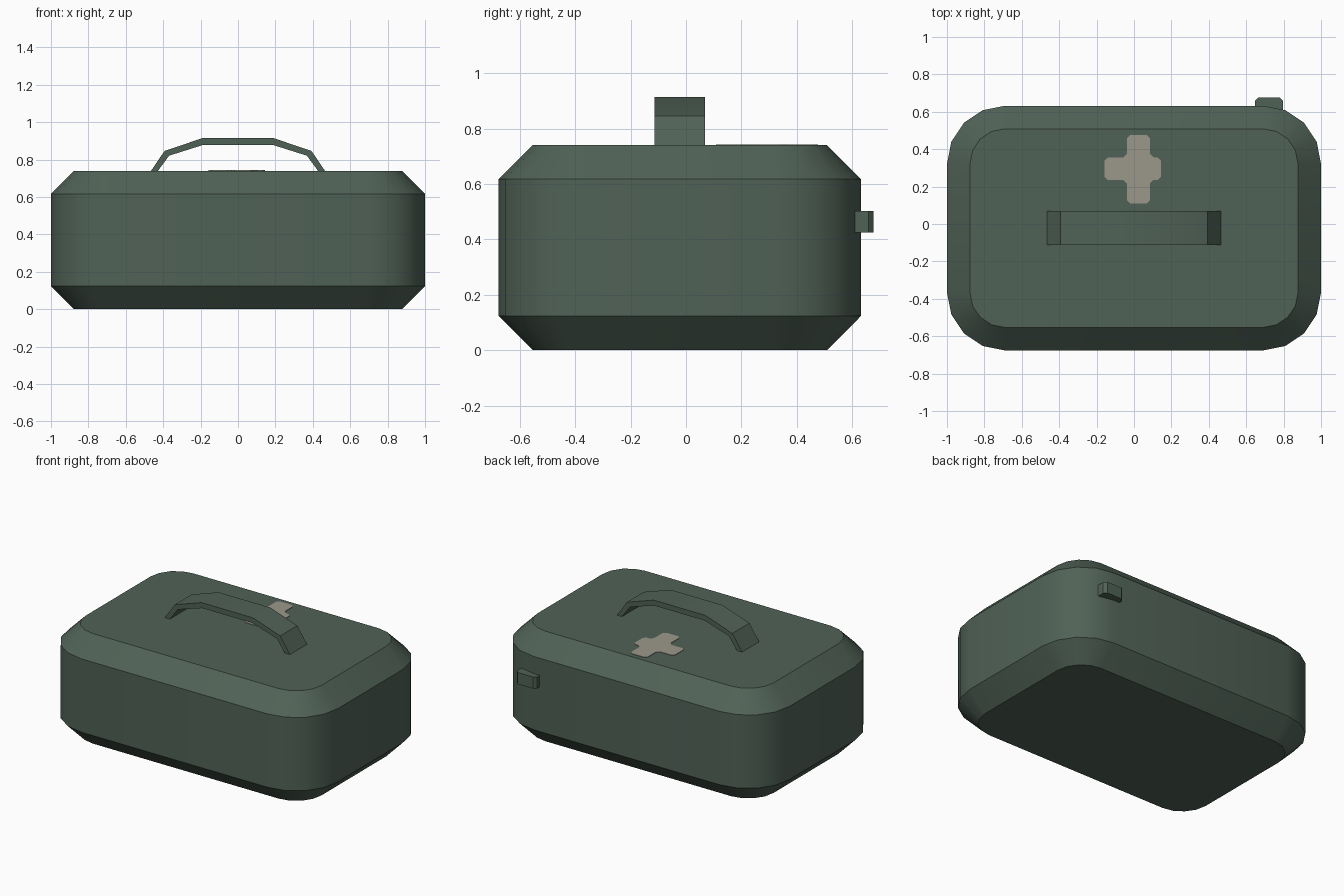
import bpy, bmesh, math

if "Cube" in bpy.data.objects:
    bpy.data.objects.remove(bpy.data.objects["Cube"])


def make_material(name, rgb):
    m = bpy.data.materials.new(name)
    m.diffuse_color = (*rgb, 1.0)
    m.use_nodes = True
    m.node_tree.nodes["Principled BSDF"].inputs["Base Color"].default_value = m.diffuse_color
    return m


GREEN = make_material("dark green", (0.080, 0.122, 0.094))
BEIGE = make_material("faded beige", (0.330, 0.314, 0.258))


def loft(name, rings, material, smooth=True):
    """Closed solid through rings that all have the same number of points."""
    bm = bmesh.new()
    loops = [[bm.verts.new(p) for p in ring] for ring in rings]
    n = len(loops[0])
    for a, b in zip(loops, loops[1:]):
        for i in range(n):
            j = (i + 1) % n
            bm.faces.new((a[i], a[j], b[j], b[i]))
    bm.faces.new(loops[0][::-1])
    bm.faces.new(loops[-1])
    bmesh.ops.recalc_face_normals(bm, faces=bm.faces[:])
    mesh = bpy.data.meshes.new(name)
    bm.to_mesh(mesh)
    bm.free()
    mesh.materials.append(material)
    obj = bpy.data.objects.new(name, mesh)
    bpy.context.collection.objects.link(obj)
    if smooth:
        bpy.ops.object.select_all(action='DESELECT')
        obj.select_set(True)
        bpy.context.view_layer.objects.active = obj
        bpy.ops.object.shade_smooth_by_angle(angle=math.radians(30))
    return obj


# Case body: rounded rectangle with chamfered top and bottom rims
CY = -0.022


def rounded_ring(radius, z, cx=0.69, cy=0.344, steps=4):
    pts = []
    for q, (sx, sy) in enumerate(((1, 1), (-1, 1), (-1, -1), (1, -1))):
        for s in range(steps + 1):
            a = math.pi / 2 * (q + s / steps)
            pts.append((sx * cx + radius * math.cos(a),
                        CY + sy * cy + radius * math.sin(a), z))
    return pts


loft("case_body", [rounded_ring(0.187, 0.0), rounded_ring(0.31, 0.124),
                   rounded_ring(0.31, 0.617), rounded_ring(0.187, 0.74)], GREEN)

# Carry handle: bent strap profile extruded along y
outer = [(0.467, 0.737), (0.393, 0.846), (0.192, 0.914)]
inner = [(0.430, 0.737), (0.368, 0.821), (0.187, 0.878)]
profile = (outer + [(-x, z) for x, z in reversed(outer)]
           + [(-x, z) for x, z in inner] + inner[::-1])
loft("carry_handle", [[(x, y, z) for x, z in profile] for y in (-0.113, 0.069)], GREEN)

# Small latch on the back with clipped outer corners
latch = [(0.647, 0.58), (0.647, 0.658), (0.665, 0.676),
         (0.779, 0.676), (0.797, 0.658), (0.797, 0.58)]
loft("back_latch", [[(x, y, z) for x, y in latch] for z in (0.424, 0.502)],
     GREEN, smooth=False)

# Painted cross on the lid, as a thin plate with softened corners
X0, X1, X2, X3 = -0.157, -0.038, 0.086, 0.145
Y0, Y1, Y2, Y3 = 0.109, 0.235, 0.356, 0.476
corners = [(X1, Y0), (X2, Y0), (X2, Y1), (X3, Y1), (X3, Y2), (X2, Y2),
           (X2, Y3), (X1, Y3), (X1, Y2), (X0, Y2), (X0, Y1), (X1, Y1)]
cross = []
for i, c in enumerate(corners):
    for other in (corners[i - 1], corners[(i + 1) % len(corners)]):
        d = math.dist(c, other)
        t = 0.018 / d
        cross.append((c[0] + (other[0] - c[0]) * t, c[1] + (other[1] - c[1]) * t))
loft("lid_cross", [[(x, y, z) for x, y in cross] for z in (0.738, 0.743)],
     BEIGE, smooth=False)
